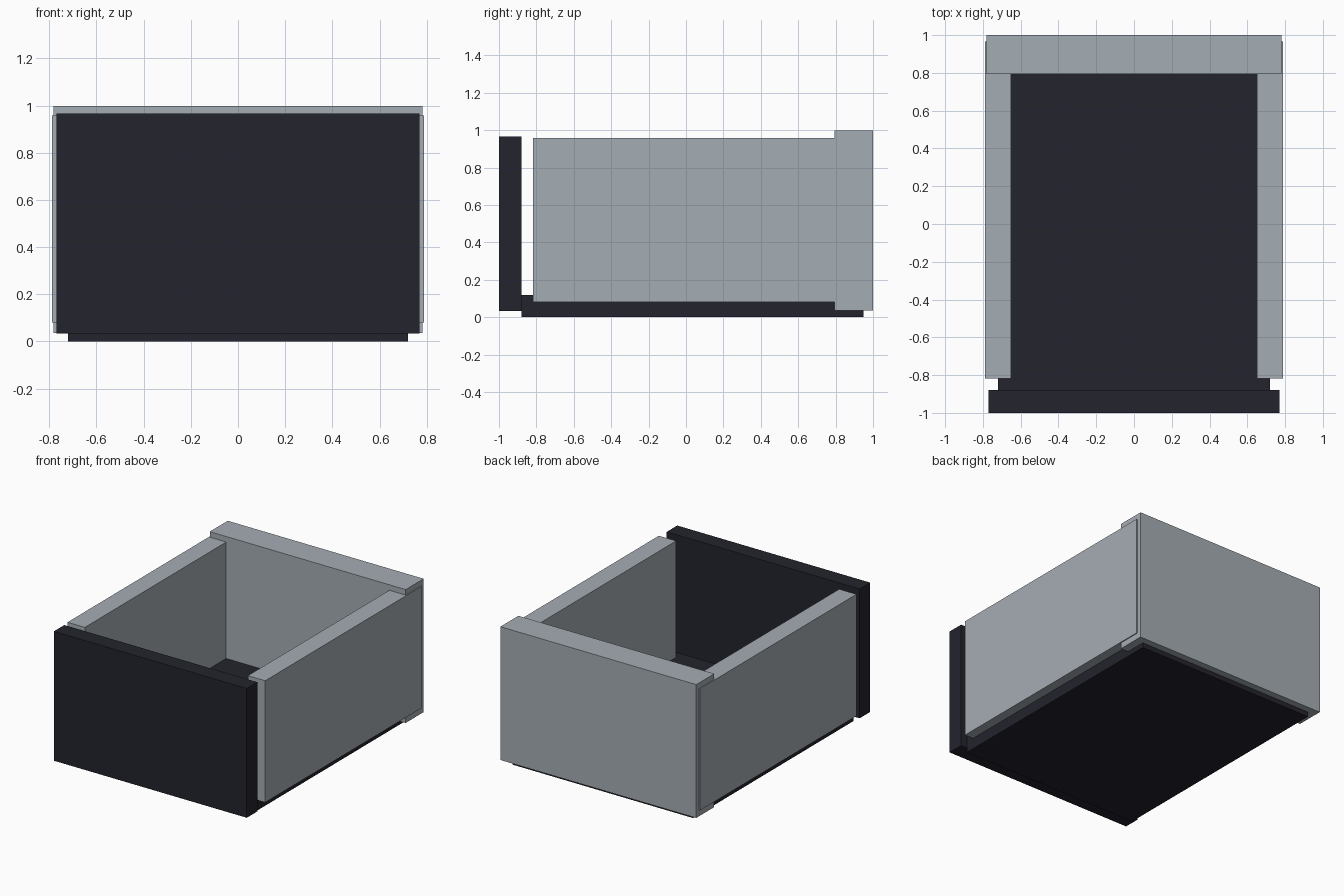
import bpy

cube = bpy.data.objects.get("Cube")
if cube:
    bpy.data.objects.remove(cube, do_unlink=True)


def material(name, rgb):
    mat = bpy.data.materials.new(name)
    mat.use_nodes = True
    mat.diffuse_color = (*rgb, 1)
    mat.node_tree.nodes["Principled BSDF"].inputs["Base Color"].default_value = (*rgb, 1)
    return mat


def board(name, x, y, z, mat):
    """Box spanning the given (low, high) range on each axis."""
    spans = (x, y, z)
    bpy.ops.mesh.primitive_cube_add(size=1, location=[(a + b) / 2 for a, b in spans])
    obj = bpy.context.object
    obj.name = name
    obj.scale = [b - a for a, b in spans]
    bpy.ops.object.transform_apply(location=False, rotation=False, scale=True)
    obj.data.materials.append(mat)
    return obj


grey = material("light grey", (0.376, 0.418, 0.451))
dark = material("dark navy", (0.0168, 0.0168, 0.026))

# Dark floor and front panel
board("floor", (-0.72, 0.72), (-0.88, 0.95), (0, 0.118), dark)
board("front_panel", (-0.77, 0.77), (-1, -0.88), (0.034, 0.967), dark)

# Grey back panel, slightly taller than the sides
board("back_panel", (-0.782, 0.782), (0.795, 1), (0.036, 0.998), grey)

# Matching side walls
for name, x in (("left_wall", (0.651, 0.789)), ("right_wall", (-0.789, -0.651))):
    board(name, x, (-0.817, 0.967), (0.08, 0.958), grey)
